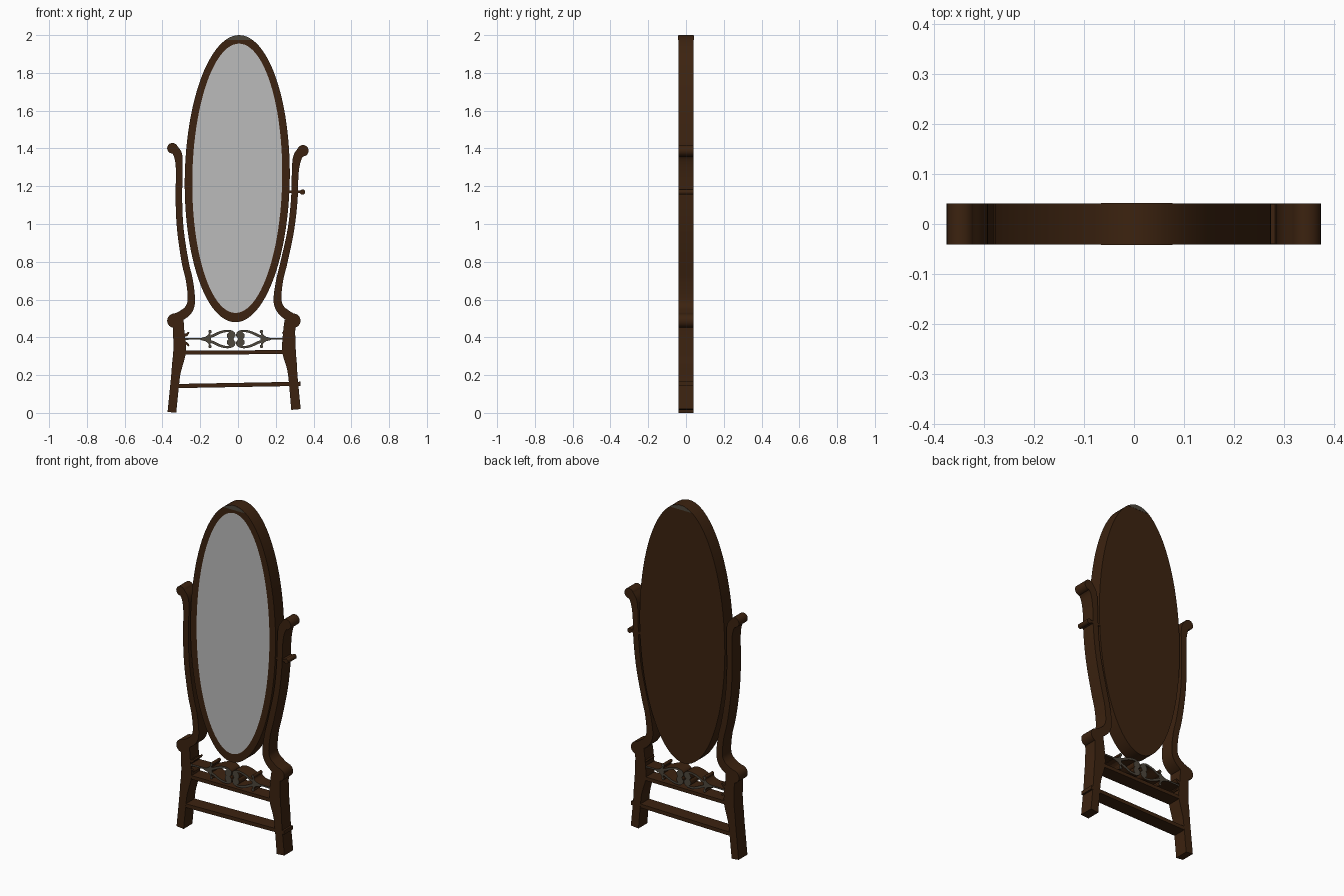
import bpy, bmesh, math
from mathutils import Vector

if "Cube" in bpy.data.objects:
    bpy.data.objects.remove(bpy.data.objects["Cube"])

DEPTH = 0.041  # half thickness shared by the whole flat-cut frame


def material(name, rgb):
    m = bpy.data.materials.new(name)
    m.diffuse_color = (*rgb, 1)
    m.use_nodes = True
    m.node_tree.nodes["Principled BSDF"].inputs["Base Color"].default_value = m.diffuse_color
    return m


WOOD = material("dark_wood", (0.045, 0.0165, 0.005))
GLASS = material("mirror_grey", (0.50, 0.50, 0.50))
METAL = material("aged_metal", (0.075, 0.063, 0.045))


def finish(bm, name, mats):
    bmesh.ops.recalc_face_normals(bm, faces=bm.faces)
    me = bpy.data.meshes.new(name)
    bm.to_mesh(me)
    bm.free()
    ob = bpy.data.objects.new(name, me)
    bpy.context.collection.objects.link(ob)
    for m in mats:
        me.materials.append(m)
    bpy.ops.object.select_all(action='DESELECT')
    ob.select_set(True)
    bpy.context.view_layer.objects.active = ob
    bpy.ops.object.shade_smooth_by_angle(angle=math.radians(35))
    return ob


def prism(bm, pts, d=DEPTH, cap=0):
    """Extrude an x-z outline through the depth; caps may use another material."""
    f = [bm.verts.new((x, -d, z)) for x, z in pts]
    b = [bm.verts.new((x, d, z)) for x, z in pts]
    for loop in (f, b):
        bm.faces.new(loop).material_index = cap
    n = len(pts)
    for i in range(n):
        j = (i + 1) % n
        bm.faces.new((f[i], f[j], b[j], b[i]))


def disc(bm, x, z, r, d=DEPTH, cap=0, n=24):
    prism(bm, [(x + r * math.cos(2 * math.pi * i / n), z + r * math.sin(2 * math.pi * i / n))
               for i in range(n)], d, cap)


def ribbon(bm, pts, d=DEPTH, cap=0, steps=6):
    """Strip of varying width along a smooth path of (x, z, width)."""
    p = [Vector(q) for q in pts]
    p = [2 * p[0] - p[1]] + p + [2 * p[-1] - p[-2]]
    s = []
    for i in range(1, len(p) - 2):
        a, b, c, e = p[i - 1:i + 3]
        for k in range(steps):
            t = k / steps
            s.append(0.5 * (2 * b + (c - a) * t + (2 * a - 5 * b + 4 * c - e) * t * t
                            + (3 * b - a - 3 * c + e) * t ** 3))
    s.append(p[-2])
    rings = []
    for i, q in enumerate(s):
        t = s[min(i + 1, len(s) - 1)] - s[max(i - 1, 0)]
        nrm = Vector((-t.y, t.x)).normalized() * q.z / 2
        rings.append([bm.verts.new((q.x + k * nrm.x, y, q.y + k * nrm.y))
                      for k, y in ((1, -d), (-1, -d), (-1, d), (1, d))])
    for r, u in zip(rings, rings[1:]):
        for i in range(4):
            j = (i + 1) % 4
            bm.faces.new((r[i], r[j], u[j], u[i])).material_index = cap if i in (0, 2) else 0
    bm.faces.new(rings[0])
    bm.faces.new(rings[-1])


def oval(a, b, cz, n=96):
    """Slightly leaning ellipse outline."""
    out = []
    for i in range(n):
        t = 2 * math.pi * i / n
        z = cz + b * math.sin(t)
        out.append((-0.004 + a * math.cos(t) + 0.013 * (z - cz), z))
    return out


# Oval mirror: wooden rim, grey glass set flush in front, solid wooden back
bm = bmesh.new()
outer, inner = oval(0.278, 0.76, 1.24), oval(0.238, 0.713, 1.242)
of = [bm.verts.new((x, -DEPTH, z)) for x, z in outer]
ob_ = [bm.verts.new((x, DEPTH, z)) for x, z in outer]
inn = [bm.verts.new((x, -DEPTH, z)) for x, z in inner]
for i in range(96):
    j = (i + 1) % 96
    bm.faces.new((of[i], of[j], inn[j], inn[i]))
    bm.faces.new((of[i], ob_[i], ob_[j], of[j]))
bm.faces.new(ob_)
bm.faces.new(inn).material_index = 1
finish(bm, "oval_mirror", [WOOD, GLASS])

# Metal crest inlay at the top of the rim
bm = bmesh.new()
prism(bm, [q for q in oval(0.277, 0.759, 1.24, 240) if q[1] > 1.973], DEPTH + 0.001, 1)
finish(bm, "crest_inlay", [WOOD, METAL])

# Curved side posts with a scroll at each end
posts = {
    "left_post": ([(-0.335, 0.502, 0.045), (-0.295, 0.518, 0.05), (-0.26, 0.55, 0.046),
                   (-0.247, 0.60, 0.039), (-0.257, 0.70, 0.037), (-0.28, 0.80, 0.037),
                   (-0.305, 0.97, 0.035), (-0.313, 1.13, 0.035), (-0.311, 1.29, 0.036),
                   (-0.318, 1.365, 0.045), (-0.343, 1.404, 0.045)],
                  (-0.337, 0.488, 0.038), (-0.347, 1.401, 0.028)),
    "right_post": ([(0.292, 0.502, 0.045), (0.26, 0.518, 0.05), (0.225, 0.55, 0.046),
                    (0.209, 0.60, 0.042), (0.22, 0.70, 0.037), (0.244, 0.80, 0.037),
                    (0.28, 0.97, 0.035), (0.298, 1.13, 0.035), (0.303, 1.27, 0.036),
                    (0.314, 1.35, 0.046), (0.340, 1.39, 0.05)],
                   (0.293, 0.488, 0.038), (0.344, 1.388, 0.03)),
}
for name, (path, low, high) in posts.items():
    bm = bmesh.new()
    ribbon(bm, path)
    disc(bm, *low)
    disc(bm, *high)
    finish(bm, name, [WOOD])

# Splayed legs
legs = {
    "left_leg": [(-0.318, 0.49, 0.06), (-0.314, 0.43, 0.06), (-0.309, 0.33, 0.067),
                 (-0.322, 0.25, 0.056), (-0.331, 0.19, 0.047), (-0.350, 0.003, 0.046)],
    "right_leg": [(0.277, 0.49, 0.06), (0.271, 0.43, 0.064), (0.270, 0.33, 0.072),
                  (0.284, 0.25, 0.057), (0.291, 0.19, 0.049), (0.307, 0.018, 0.05)],
}
for name, path in legs.items():
    bm = bmesh.new()
    ribbon(bm, path)
    finish(bm, name, [WOOD])

# Cross rails
for name, a, b in (("upper_rail", (-0.29, 0.319, 0.021), (0.25, 0.322, 0.021)),
                   ("lower_rail", (-0.33, 0.142, 0.022), (0.33, 0.154, 0.022))):
    bm = bmesh.new()
    ribbon(bm, [a, b], DEPTH - 0.0005, steps=1)
    finish(bm, name, [WOOD])

# Tilt knob on the right
bm = bmesh.new()
ribbon(bm, [(0.265, 1.17, 0.014), (0.335, 1.17, 0.014)], DEPTH - 0.001, steps=1)
disc(bm, 0.342, 1.169, 0.014, DEPTH - 0.001)
finish(bm, "tilt_knob", [WOOD])

# Scrollwork: metal faces on wooden-coloured edges, mirrored side to side and up/down
bm = bmesh.new()
CX, CZ, D = -0.012, 0.391, DEPTH - 0.002


def scroll(side, up, pts):
    ribbon(bm, [(CX + side * x, CZ + up * z, w) for x, z, w in pts], D, 1)


for side in (-1, 1):
    scroll(side, 1, [(0.13, 0, 0.012), (0.20, 0.002, 0.009), (0.28, 0, 0.010)])
    for up in (-1, 1):
        scroll(side, up, [(0.185, 0.001, 0.008), (0.13, 0.014, 0.014), (0.08, 0.036, 0.013),
                          (0.04, 0.043, 0.012), (0.012, 0.033, 0.012), (0.008, 0.012, 0.014)])
        scroll(side, up, [(0.165, 0.004, 0.008), (0.142, 0.02, 0.010), (0.136, 0.038, 0.009)])
        disc(bm, CX + side * 0.136, CZ + up * 0.039, 0.009, D, 1, 12)
        disc(bm, CX + side * 0.026, CZ + up * 0.017, 0.021, D, 1, 16)
finish(bm, "scrollwork", [WOOD, METAL])

# Small wooden leaf brackets where the scrollwork meets the legs
bm = bmesh.new()
for side in (-1, 1):
    for up in (-1, 1):
        ribbon(bm, [(CX + side * x, CZ + up * z, w) for x, z, w in
                    ((0.285, 0.02, 0.018), (0.262, 0.022, 0.014), (0.248, 0.036, 0.008))], D)
finish(bm, "leaf_brackets", [WOOD])
